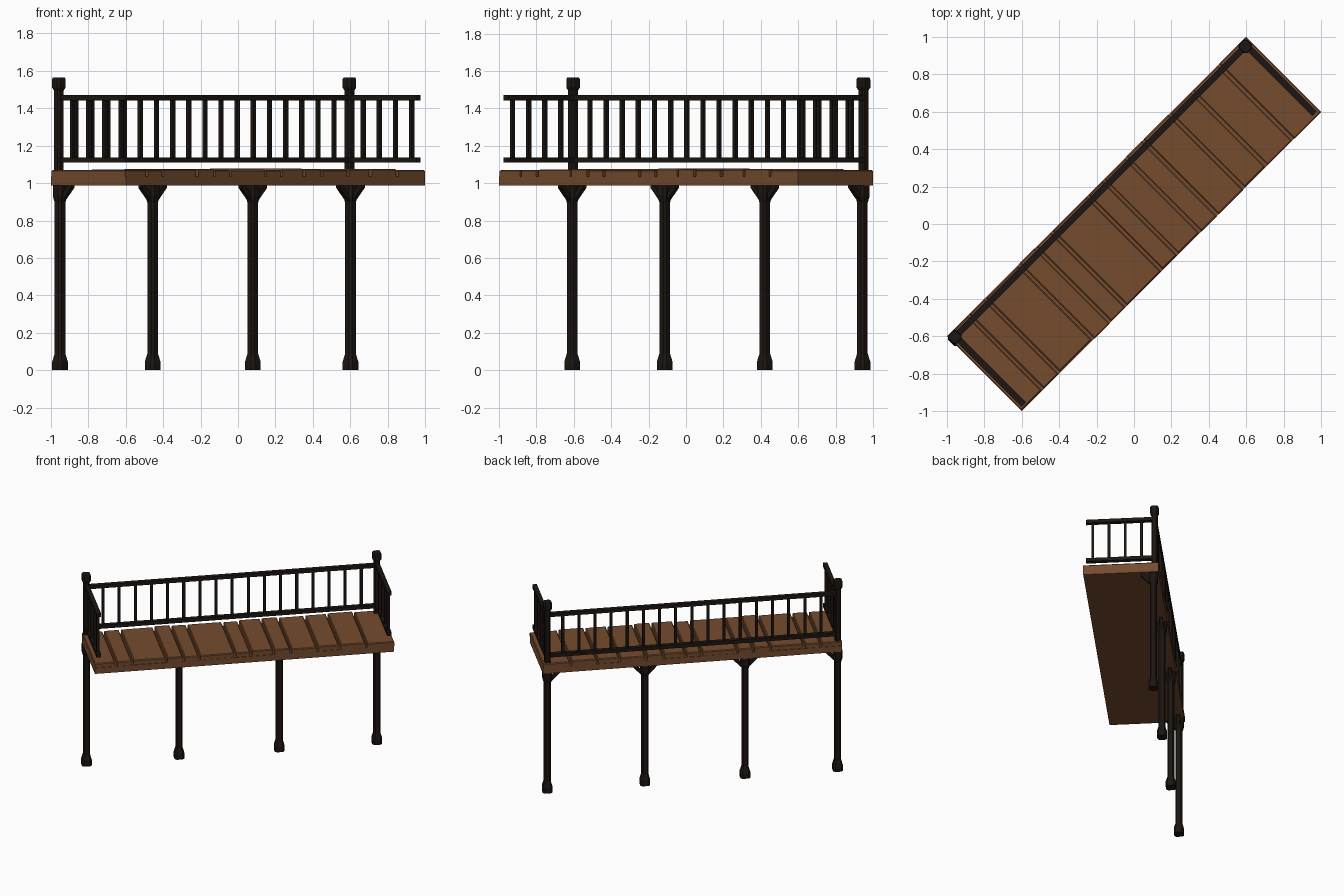
import bpy, bmesh, math, random
from mathutils import Matrix

if "Cube" in bpy.data.objects:
    bpy.data.objects.remove(bpy.data.objects["Cube"])

random.seed(4)
TURN = Matrix.Rotation(math.radians(45), 4, 'Z')  # walkway runs diagonally


def material(name, rgb):
    m = bpy.data.materials.new(name)
    m.diffuse_color = (*rgb, 1)
    m.use_nodes = True
    m.node_tree.nodes["Principled BSDF"].inputs["Base Color"].default_value = m.diffuse_color
    return m


WOOD = material("plank_wood", (0.18, 0.072, 0.028))
DARK = material("dark_wood", (0.012, 0.008, 0.006))


def finish(bm, name, mat):
    bmesh.ops.recalc_face_normals(bm, faces=bm.faces)
    bm.transform(TURN)
    me = bpy.data.meshes.new(name)
    bm.to_mesh(me)
    bm.free()
    me.materials.append(mat)
    ob = bpy.data.objects.new(name, me)
    bpy.context.collection.objects.link(ob)
    return ob


def box(bm, u0, u1, v0, v1, z0, z1):
    m = Matrix.Translation(((u0 + u1) / 2, (v0 + v1) / 2, (z0 + z1) / 2))
    return bmesh.ops.create_cube(bm, size=1, matrix=m @ Matrix.Diagonal((u1 - u0, v1 - v0, z1 - z0, 1)))["verts"]


def loft(bm, u, v, rings):
    """Stack of chamfered squares, rings = (z, half width)."""
    loops = []
    for z, h in rings:
        c = h * 0.6
        pts = [(h, -c), (h, c), (c, h), (-c, h), (-h, c), (-h, -c), (-c, -h), (c, -h)]
        loops.append([bm.verts.new((u + x, v + y, z)) for x, y in pts])
    for a, b in zip(loops, loops[1:]):
        for i in range(8):
            j = (i + 1) % 8
            bm.faces.new((a[i], a[j], b[j], b[i]))
    bm.faces.new(loops[0])
    bm.faces.new(loops[-1])


def brace(bm, u, v, angle):
    """Slanted strut from the post up to the deck."""
    profile = [(0.018, 0.895), (0.018, 0.93), (0.068, 0.988), (0.095, 0.988), (0.095, 0.975)]
    m = Matrix.Translation((u, v, 0)) @ Matrix.Rotation(angle, 4, 'Z')
    sides = [[bm.verts.new(m @ Matrix.Translation((x, y, z)).to_translation()) for x, z in profile]
             for y in (-0.013, 0.013)]
    bm.faces.new(sides[0])
    bm.faces.new(sides[1])
    n = len(profile)
    for i in range(n):
        j = (i + 1) % n
        bm.faces.new((sides[0][i], sides[0][j], sides[1][j], sides[1][i]))


L, W = 1.131, 0.283   # half length and half width of the deck

# Deck base slab
bm = bmesh.new()
box(bm, -L, L, -W, W, 0.987, 1.036)
finish(bm, "deck_base", WOOD)

# Uneven planks, bevelled along their top edges
seams = [-L, -0.97, -0.845, -0.59, -0.46, -0.34, -0.07, 0.05, 0.22, 0.35, 0.55, 0.72, 0.92, L]
for i, (a, b) in enumerate(zip(seams, seams[1:])):
    bm = bmesh.new()
    g0 = 0 if i == 0 else 0.008
    g1 = 0 if i == len(seams) - 2 else 0.008
    d = random.uniform(-0.006, 0.002)
    top = 1.072 + random.uniform(-0.003, 0.006)
    vs = box(bm, a + g0, b - g1, -W - d, W + d, 1.034, top)
    edges = [e for e in bm.edges if all(v.co.z > 1.05 for v in e.verts)]
    bmesh.ops.bevel(bm, geom=edges, offset=0.006, segments=1, affect='EDGES')
    finish(bm, f"deck_plank_{i + 1}", WOOD)

# Support posts with flared feet and capitals, plus braces
PV = 0.242
posts = [-1.103, -0.403, 0.354, 1.092]
for i, u in enumerate(posts):
    bm = bmesh.new()
    loft(bm, u, PV, [(0, 0.037), (0.045, 0.037), (0.09, 0.025), (0.895, 0.025), (0.93, 0.034), (0.99, 0.034)])
    if i < 3:
        brace(bm, u, PV, 0)
    if i > 0:
        brace(bm, u, PV, math.pi)
    if i in (0, 3):
        brace(bm, u, PV, -math.pi / 2)
    finish(bm, f"support_post_{i + 1}", DARK)

# Railing corner posts with caps
RV, RU = 0.25, 1.098
for side, u in (("left", -RU - 0.006), ("right", RU - 0.006)):
    bm = bmesh.new()
    loft(bm, u, RV, [(1.04, 0.023), (1.495, 0.023), (1.51, 0.032), (1.555, 0.032), (1.565, 0.028)])
    finish(bm, f"railing_post_{side}", DARK)

# Back railing: two rails and 17 balusters
RAILS = ((1.11, 1.138), (1.442, 1.47))
bm = bmesh.new()
for z0, z1 in RAILS:
    box(bm, -RU, RU, RV - 0.017, RV + 0.017, z0, z1)
finish(bm, "back_rails", DARK)
bm = bmesh.new()
for i in range(1, 18):
    u = -RU + i * 2 * RU / 18
    box(bm, u - 0.01, u + 0.01, RV - 0.01, RV + 0.01, 1.12, 1.46)
finish(bm, "back_balusters", DARK)

# End railings: two rails and four balusters each
for side, s in (("left", -1), ("right", 1)):
    u = s * RU
    bm = bmesh.new()
    for z0, z1 in RAILS:
        box(bm, u - 0.017, u + 0.017, -0.265, RV, z0, z1)
    finish(bm, f"{side}_end_rails", DARK)
    bm = bmesh.new()
    for i in range(4):
        v = 0.152 - i * 0.122
        box(bm, u - 0.01, u + 0.01, v - 0.01, v + 0.01, 1.12, 1.46)
    finish(bm, f"{side}_end_balusters", DARK)
